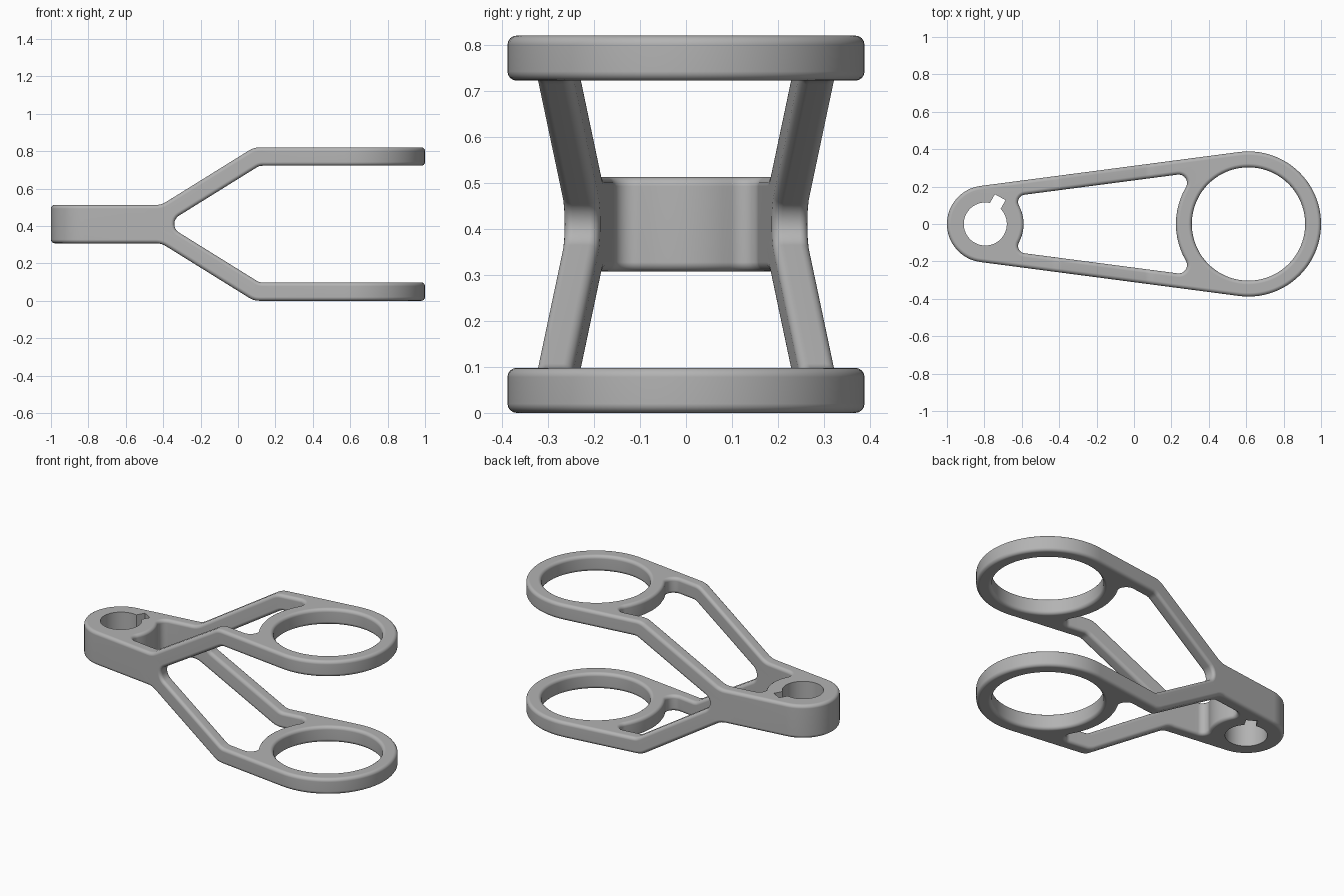
import bpy, math
from mathutils import Vector

if "Cube" in bpy.data.objects:
    bpy.data.objects.remove(bpy.data.objects["Cube"])

# Main dimensions (z is measured from the mid-plane of the fork)
MID = 0.41
S, RS = Vector((-0.795, 0)), 0.205       # hub centre and radius
B, RB = Vector((0.612, 0)), 0.388        # ring centre and radius
HOLE, WALL = 0.303, 0.077
HUB_Z, RING_Z, UNDER_Z = 0.1025, 0.41, 0.312
X0, X1 = -0.5, 0.17                      # where hub and ring blocks end

A = math.asin((RB - RS) / (B.x - S.x))   # taper of the straight sides
N, T = Vector((-math.sin(A), math.cos(A))), Vector((math.cos(A), math.sin(A)))
NA = 90 + math.degrees(A)


def arc(c, r, a0, a1, n):
    angles = [math.radians(a0 + (a1 - a0) * i / n) for i in range(n + 1)]
    return [Vector((c.x + r * math.cos(a), c.y + r * math.sin(a))) for a in angles]


def bend(p, c, q, r, n=4):
    """Rounded corner at c between p and q."""
    p, c, q = Vector(p), Vector(c), Vector(q)
    d1, d2 = (p - c).normalized(), (q - c).normalized()
    half = d1.angle(d2) / 2
    o = c + (d1 + d2).normalized() * r / math.sin(half)
    t = r / math.tan(half)
    u, v = c + d1 * t - o, c + d2 * t - o
    return [o + u.lerp(v, i / n).normalized() * r for i in range(n + 1)]


def angle_of(v):
    return math.degrees(math.atan2(v.y, v.x))


def y_out(x):
    return (RS + math.sin(A) * (x - S.x)) / math.cos(A)


def y_in(x):
    return (RS - WALL + math.sin(A) * (x - S.x)) / math.cos(A)


verts, index, faces = [], {}, []


def face(points):
    ids = []
    for p in points:
        key = tuple(round(k, 5) + 0.0 for k in p)
        if key not in index:
            index[key] = len(verts)
            verts.append(key)
        if index[key] not in ids:
            ids.append(index[key])
    if len(ids) > 2:
        faces.append(ids)


def block(loop, zt, zb, cap):
    """Upright block over a clockwise plan loop, open on the mirror and joint planes."""
    face([(p.x, p.y, zt) for p in reversed(loop)])
    if cap:
        face([(p.x, p.y, zb) for p in loop])
    for a, b in zip(loop, loop[1:] + loop[:1]):
        seam = abs(a.y) < 1e-5 and abs(b.y) < 1e-5
        joint = abs(a.x - b.x) < 1e-6 and min(abs(a.x - X0), abs(a.x - X1)) < 1e-6
        if not seam and not joint and (a - b).length > 1e-5:
            face([(a.x, a.y, zb), (a.x, a.y, zt), (b.x, b.y, zt), (b.x, b.y, zb)])


def mesh_object(name, v, f):
    me = bpy.data.meshes.new(name)
    me.from_pydata(v, [], f)
    me.update()
    ob = bpy.data.objects.new(name, me)
    bpy.context.collection.objects.link(ob)
    ob.location.z = MID
    return ob


# Window corner fillets
F1, F2 = 0.04, 0.045
h1, h2 = RS - WALL - F1, RB - WALL - F2
c1 = S + N * h1 + T * math.sqrt((RS + F1) ** 2 - h1 ** 2)
c2 = B + N * h2 - T * math.sqrt((RB + F2) ** 2 - h2 ** 2)
p1, p2 = angle_of(c1 - S), angle_of(c2 - B)
win_left = arc(S, RS, 0, p1, 5) + arc(c1, F1, p1 + 180, NA, 9)[1:]
win_right = arc(c2, F2, NA, p2 - 180, 10) + arc(B, RB, p2, 180, 6)[1:]

# Hub and ring blocks (quarter of the part)
hub = arc(S, RS, 180, NA, 16) + [Vector((X0, y_out(X0))), Vector((X0, y_in(X0)))] + win_left[::-1]
block(hub, HUB_Z, 0, False)
ring = [Vector((X1, y_out(X1)))] + arc(B, RB, NA, 0, 24) + arc(B, HOLE, 0, 180, 40)
ring += win_right[::-1] + [Vector((X1, y_in(X1)))]
block(ring, RING_Z, UNDER_Z, True)

# Fork arm: side profile between hub and ring
low, high = (-0.41, HUB_Z), (0.085, RING_Z)
top = [Vector((X0, HUB_Z))] + bend((X0, HUB_Z), low, high, 0.1)
top += bend(low, high, (X1, RING_Z), 0.1) + [Vector((X1, RING_Z))]
slope = math.atan2(high[1] - low[1], high[0] - low[0])
crotch = Vector((0.114 - UNDER_Z / math.tan(slope), 0))
R = 0.053
crotch_arc = arc(crotch + Vector((R / math.sin(slope), 0)), R, 180, 90 + math.degrees(slope), 4)
under = crotch_arc + bend(crotch, (0.114, UNDER_Z), (X1, UNDER_Z), 0.06)
under += [Vector((X1, UNDER_Z))]
for chain, flip in ((top, 1), (under, -1)):
    for a, b in zip(chain, chain[1:]):
        quad = [(a.x, y_in(a.x), a.y), (b.x, y_in(b.x), b.y),
                (b.x, y_out(b.x), b.y), (a.x, y_out(a.x), a.y)]
        face(quad[::flip])
profile = top + under[::-1] + [Vector((X0, 0))]
face([(p.x, y_out(p.x), p.y) for p in profile])
face([(p.x, y_in(p.x), p.y) for p in reversed(profile)])

fork = mesh_object("fork_lever", verts, faces)
mirror = fork.modifiers.new("mirror", 'MIRROR')
mirror.use_axis = (False, True, True)
mirror.merge_threshold = 0.0002
bevel = fork.modifiers.new("rounded_edges", 'BEVEL')
bevel.width, bevel.segments = 0.02, 4
bevel.limit_method, bevel.angle_limit = 'ANGLE', math.radians(40)
bevel.use_clamp_overlap = False
bevel.loop_slide = False

# Bore with keyway
KEY, KW, KR, BORE = math.radians(61), 0.0325, 0.164, 0.115
d = math.degrees(math.asin(KW / BORE))
outline = arc(S, BORE, 61 + d, 421 - d, 60)
along, side = Vector((math.cos(KEY), math.sin(KEY))), Vector((-math.sin(KEY), math.cos(KEY)))
outline += [S + along * KR - side * KW, S + along * KR + side * KW]
n = len(outline)
cv = [(p.x, p.y, z) for z in (-0.3, 0.3) for p in outline]
cf = [list(range(n))[::-1], list(range(n, 2 * n))]
cf += [[i, (i + 1) % n, n + (i + 1) % n, n + i] for i in range(n)]
cutter = mesh_object("bore_cutter", cv, cf)
cutter.hide_render = True
cut = fork.modifiers.new("bore", 'BOOLEAN')
cut.operation, cut.solver, cut.object = 'DIFFERENCE', 'EXACT', cutter

# Bake the modifiers, then shade
bpy.ops.object.select_all(action='DESELECT')
fork.select_set(True)
bpy.context.view_layer.objects.active = fork
bpy.ops.object.convert(target='MESH')
bpy.data.objects.remove(cutter)
bpy.ops.object.shade_smooth_by_angle(angle=math.radians(35))
weighted = fork.modifiers.new("weighted_normals", 'WEIGHTED_NORMAL')
weighted.keep_sharp = True

grey = bpy.data.materials.new("plain grey")
grey.diffuse_color = (0.45, 0.45, 0.45, 1)
grey.use_nodes = True
grey.node_tree.nodes["Principled BSDF"].inputs["Base Color"].default_value = grey.diffuse_color
fork.data.materials.clear()
fork.data.materials.append(grey)
